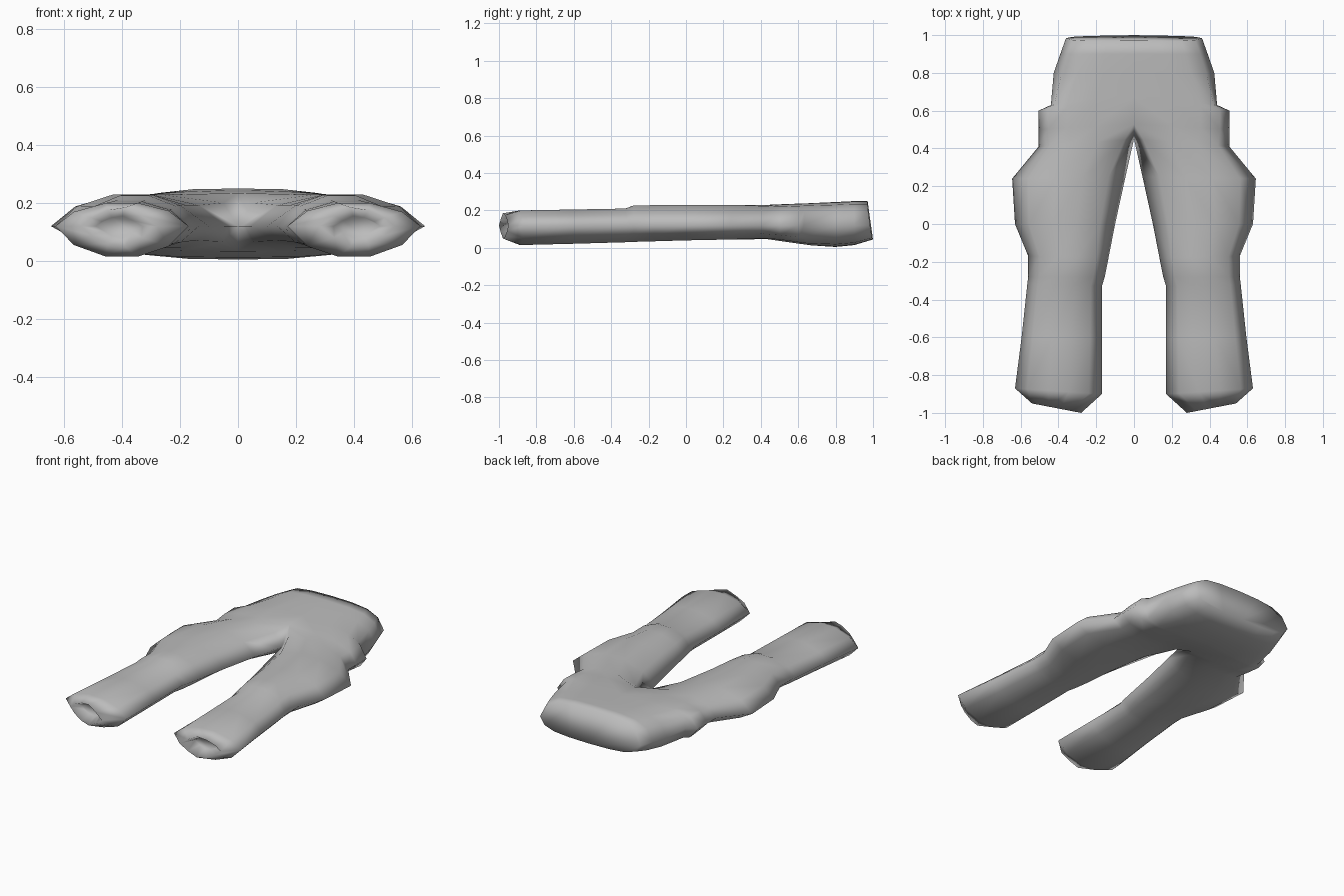
import bpy
import bmesh

cube = bpy.data.objects.get("Cube")
if cube:
    bpy.data.objects.remove(cube)

# Plain grey cloth
cloth = bpy.data.materials.new("grey cloth")
cloth.use_nodes = True
grey = (0.5, 0.5, 0.5, 1)
cloth.diffuse_color = grey
cloth.node_tree.nodes["Principled BSDF"].inputs["Base Color"].default_value = grey

# Upper half of each cross-section, as fractions of width and of half height
PELVIS = [(0, 0), (0, 1), (.4, .98), (.7, .88), (.9, .6), (1, 0)]
NOTCH = [(0, 0), (0, 1), (.46, .98), (.8, .88), (.96, .6), (1, 0)]
CROTCH = [(0, 0), (.1, .72), (.38, .98), (.66, .92), (.88, .6), (1, 0)]
LEG = [(0, 0), (.15, .66), (.38, 1), (.62, 1), (.86, .62), (1, 0)]
HEM = [(0, 0), (.2, .55), (.42, 1), (.65, .85), (.87, .45), (1, 0)]
SIDE_SEAM = .12


def section(half):
    """Close a half section by mirroring it downwards."""
    return half + [(u, -w) for u, w in half[-2:0:-1]]


# Sections from waist to hem:
# shape, y inside, y outside, x inside, x outside, bottom, top
pelvis_rings = [
    (PELVIS, .985, .98, 0, .36, .045, .25),
    (PELVIS, .9, .9, 0, .39, .015, .25),
    (PELVIS, .8, .8, 0, .425, .005, .245),
    (NOTCH, .69, .63, 0, .44, .012, .24),
    (PELVIS, .67, .6, 0, .505, .015, .239),
    (PELVIS, .53, .5, 0, .505, .033, .234),
]
leg_rings = [
    (CROTCH, .45, .41, 0, .505, .045, .232),
    (LEG, .25, .24, .045, .645, .045, .23),
    (LEG, 0, 0, .1, .63, .04, .23),
    (LEG, -.18, -.17, .135, .56, .035, .228),
    (LEG, -.28, -.28, .155, .56, .032, .226),
    (LEG, -.33, -.32, .17, .565, .03, .21),
    (LEG, -.6, -.6, .17, .595, .022, .205),
    (LEG, -.9, -.87, .17, .63, .015, .2),
    (HEM, -1, -.95, .28, .54, .05, .185),
    (HEM, -.91, -.9, .33, .49, .08, .155),
]

bm = bmesh.new()


def add_ring(half, y_in, y_out, x_in, x_out, low, high):
    ring = []
    for u, w in section(half):
        reach = high - SIDE_SEAM if w > 0 else SIDE_SEAM - low
        ring.append(bm.verts.new((x_in + u * (x_out - x_in),
                                  y_in + u * (y_out - y_in),
                                  SIDE_SEAM + w * reach)))
    return ring


upper = [add_ring(*r) for r in pelvis_rings]
lower = [add_ring(*r) for r in leg_rings]
rings = upper + lower
count = len(rings[0])

# Slope the waist end so that its underside reaches furthest back
for v in upper[0]:
    v.co.y += (.15 - v.co.z) * .14

# Skin between neighbouring sections; the pelvis stays open along the middle
for a, b in zip(rings, rings[1:]):
    for i in range(count):
        j = (i + 1) % count
        if a in upper and 0 in (i, j):
            if b in lower:
                k = j if i == 0 else i
                bm.faces.new((a[k], b[i], b[j]))
            continue
        bm.faces.new((a[i], b[i], b[j], a[j]))

# Closed waist and recessed end of the leg
bm.faces.new(upper[0][1:])
bm.faces.new(lower[-1])
for ring in upper:
    bm.verts.remove(ring[0])
bmesh.ops.recalc_face_normals(bm, faces=bm.faces)

# Make the normals point outwards, judged at the highest face
if max(bm.faces, key=lambda f: f.calc_center_median().z).normal.z < 0:
    bmesh.ops.reverse_faces(bm, faces=bm.faces)

mesh = bpy.data.meshes.new("trousers")
bm.to_mesh(mesh)
bm.free()
mesh.materials.append(cloth)
trousers = bpy.data.objects.new("trousers", mesh)
bpy.context.collection.objects.link(trousers)

# Mirror the left half to the right and smooth the cloth
mirror = trousers.modifiers.new("mirror", "MIRROR")
mirror.use_clip = True
bpy.context.view_layer.objects.active = trousers
trousers.select_set(True)
bpy.ops.object.modifier_apply(modifier="mirror")
bpy.ops.object.shade_smooth()
